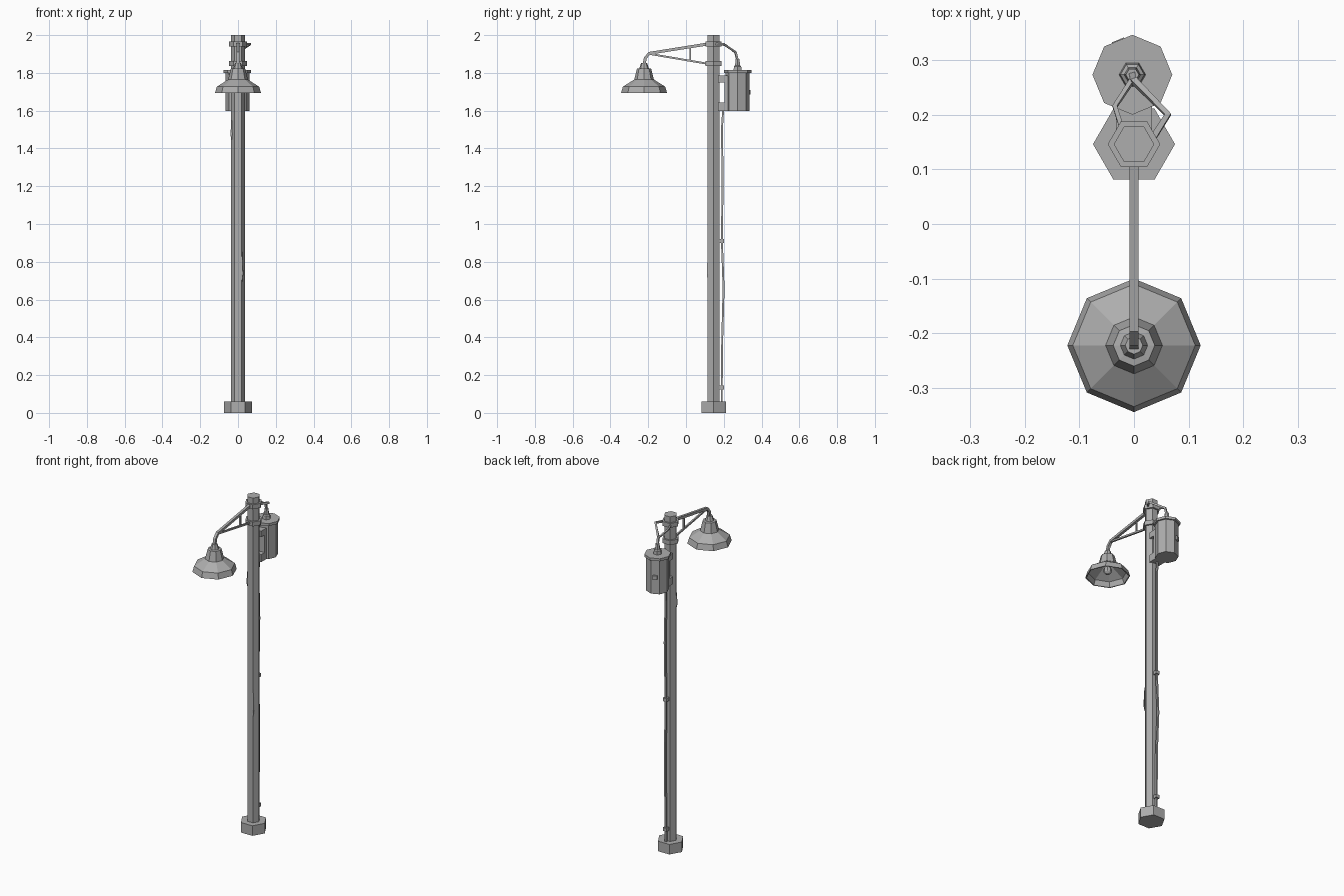
import bpy, bmesh
from math import pi, cos, sin, radians
from mathutils import Vector, Matrix

default = bpy.data.objects.get("Cube")
if default:
    bpy.data.objects.remove(default, do_unlink=True)

grey = bpy.data.materials.new("plain_grey")
grey.use_nodes = True
COLOUR = (0.42, 0.42, 0.42, 1)
grey.diffuse_color = COLOUR
grey.node_tree.nodes["Principled BSDF"].inputs["Base Color"].default_value = COLOUR

POLE_Y, LAMP_Y, CAN_Y, CAN_X = 0.146, -0.222, 0.273, -0.003


def add_object(name, mesh):
    mesh.materials.clear()
    mesh.materials.append(grey)
    mesh.shade_flat()
    ob = bpy.data.objects.new(name, mesh)
    bpy.context.scene.collection.objects.link(ob)
    return ob


def from_bmesh(name, bm):
    bmesh.ops.recalc_face_normals(bm, faces=bm.faces)
    mesh = bpy.data.meshes.new(name)
    bm.to_mesh(mesh)
    bm.free()
    return add_object(name, mesh)


def turned(name, profile, sides, x, y):
    """Faceted solid turned from (radius, height) pairs, capped at both ends."""
    bm = bmesh.new()
    rings = [[bm.verts.new((x + r * cos(2 * pi * i / sides),
                            y + r * sin(2 * pi * i / sides), z))
              for i in range(sides)] for r, z in profile]
    for low, high in zip(rings, rings[1:]):
        for i in range(sides):
            j = (i + 1) % sides
            bm.faces.new((low[i], low[j], high[j], high[i]))
    bm.faces.new(rings[0])
    bm.faces.new(rings[-1])
    return from_bmesh(name, bm)


def box(name, centre, size, turn=0):
    bm = bmesh.new()
    bmesh.ops.create_cube(bm, size=1, matrix=Matrix.Translation(centre)
                          @ Matrix.Rotation(turn, 4, "Z")
                          @ Matrix.Diagonal((*size, 1)))
    return from_bmesh(name, bm)


def rod(name, points, radius, tilt=pi / 4):
    """Four-sided rod swept along a path."""
    curve = bpy.data.curves.new(name + "_path", "CURVE")
    curve.dimensions = "3D"
    curve.bevel_depth = radius
    curve.bevel_resolution = 0
    curve.use_fill_caps = True
    spline = curve.splines.new("POLY")
    spline.points.add(len(points) - 1)
    for point, co in zip(spline.points, points):
        point.co = (*co, 1)
        point.tilt = tilt
    helper = bpy.data.objects.new(name + "_path", curve)
    mesh = bpy.data.meshes.new_from_object(helper)
    bpy.data.objects.remove(helper)
    return add_object(name, mesh)


# Pole, footing and clamping collars
turned("footing", [(0.075, 0), (0.075, 0.06)], 6, 0, POLE_Y)
turned("pole", [(0.037, 0.05), (0.037, 2)], 6, 0, POLE_Y)
for name, z in (("upper_collar", 1.952), ("lower_collar", 1.849)):
    turned(name, [(0.048, z - 0.013), (0.048, z + 0.013)], 6, 0, POLE_Y)

# Lamp arm with brace and strut
rod("lamp_arm", [(0, POLE_Y - 0.03, 1.953), (0, -0.193, 1.904),
                 (0, -0.215, 1.88), (0, LAMP_Y, 1.845)], 0.011)
rod("arm_brace", [(0, POLE_Y - 0.03, 1.848), (0, -0.19, 1.9)], 0.007)
rod("arm_strut", [(0, 0.022, 1.865), (0, 0.022, 1.935)], 0.006)

# Lamp shade, hollow underneath, with its bulb
turned("lamp_shade", [(0.02, 1.775), (0.046, 1.758), (0.105, 1.722),
                      (0.116, 1.693), (0.122, 1.693), (0.112, 1.727),
                      (0.052, 1.765), (0.038, 1.822), (0.025, 1.824),
                      (0.016, 1.852)], 8, 0, LAMP_Y)
turned("bulb_socket", [(0.015, 1.745), (0.015, 1.78)], 8, 0, LAMP_Y)
bm = bmesh.new()
bmesh.ops.create_uvsphere(bm, u_segments=8, v_segments=6, radius=0.024,
                          matrix=Matrix.Translation((0, LAMP_Y, 1.732)))
from_bmesh("bulb", bm)

# Transformer can with lid and insulator
turned("transformer_can", [(0.063, 1.598), (0.063, 1.803)], 8, CAN_X, CAN_Y)
turned("transformer_lid", [(0.073, 1.8), (0.073, 1.815)], 8, CAN_X, CAN_Y)
turned("insulator", [(0.025, 1.81), (0.022, 1.835), (0.015, 1.84),
                     (0.012, 1.873)], 6, CAN_X, CAN_Y)
a = radians(112.5)
box("can_latch", (CAN_X + 0.062 * cos(a), CAN_Y + 0.062 * sin(a), 1.698),
    (0.014, 0.024, 0.024), a)

# Bracket holding the can to the pole
for name, z, h in (("bracket_upper_arm", 1.767, 0.036),
                   ("bracket_lower_arm", 1.622, 0.045)):
    box(name, (0, 0.195, z), (0.066, 0.05, h))
box("bracket_plate", (0, 0.213, 1.692), (0.066, 0.018, 0.185))

# Wires from the insulator to the upper collar
top = (CAN_X, CAN_Y, 1.865)
rod("left_wire", [top, (0.0, 0.262, 1.91), (0.062, 0.2, 1.952),
                  (0.035, 0.158, 1.954)], 0.008)
rod("right_wire", [top, (-0.004, 0.262, 1.905), (-0.035, 0.215, 1.945),
                   (-0.022, 0.175, 1.953)], 0.006)

# Slack cable down the back of the pole with its clips
rod("ground_cable", [(0, 0.197, 1.61), (0, 0.19, 1.5), (0.003, 0.194, 1.25),
                     (0, 0.19, 0.91), (-0.003, 0.199, 0.66),
                     (0.002, 0.192, 0.4), (0, 0.189, 0.13),
                     (0, 0.189, 0.05)], 0.007)
for name, z in (("upper_clip", 0.91), ("lower_clip", 0.135)):
    box(name, (0, 0.188, z), (0.024, 0.027, 0.02))


# Splinters lifting off the pole
def splinter(name, x, y, low, high, out):
    """Thin wedge, widest near its lower end."""
    base = Vector((x, y, low))
    side = Vector((-out[1], out[0], 0)) * 0.008
    lift = Vector((*out, 0)) * 0.007
    mid = base + Vector((0, 0, (high - low) * 0.25))
    bm = bmesh.new()
    for co in (base, mid - side, mid + side, mid + lift,
               Vector((x, y, high))):
        bm.verts.new(co)
    bmesh.ops.convex_hull(bm, input=bm.verts)
    return from_bmesh(name, bm)


splinter("front_splinter", 0.022, 0.116, 0.69, 0.87, (0.5, -0.87))
splinter("side_splinter", -0.034, 0.14, 1.44, 1.57, (-0.87, -0.5))
